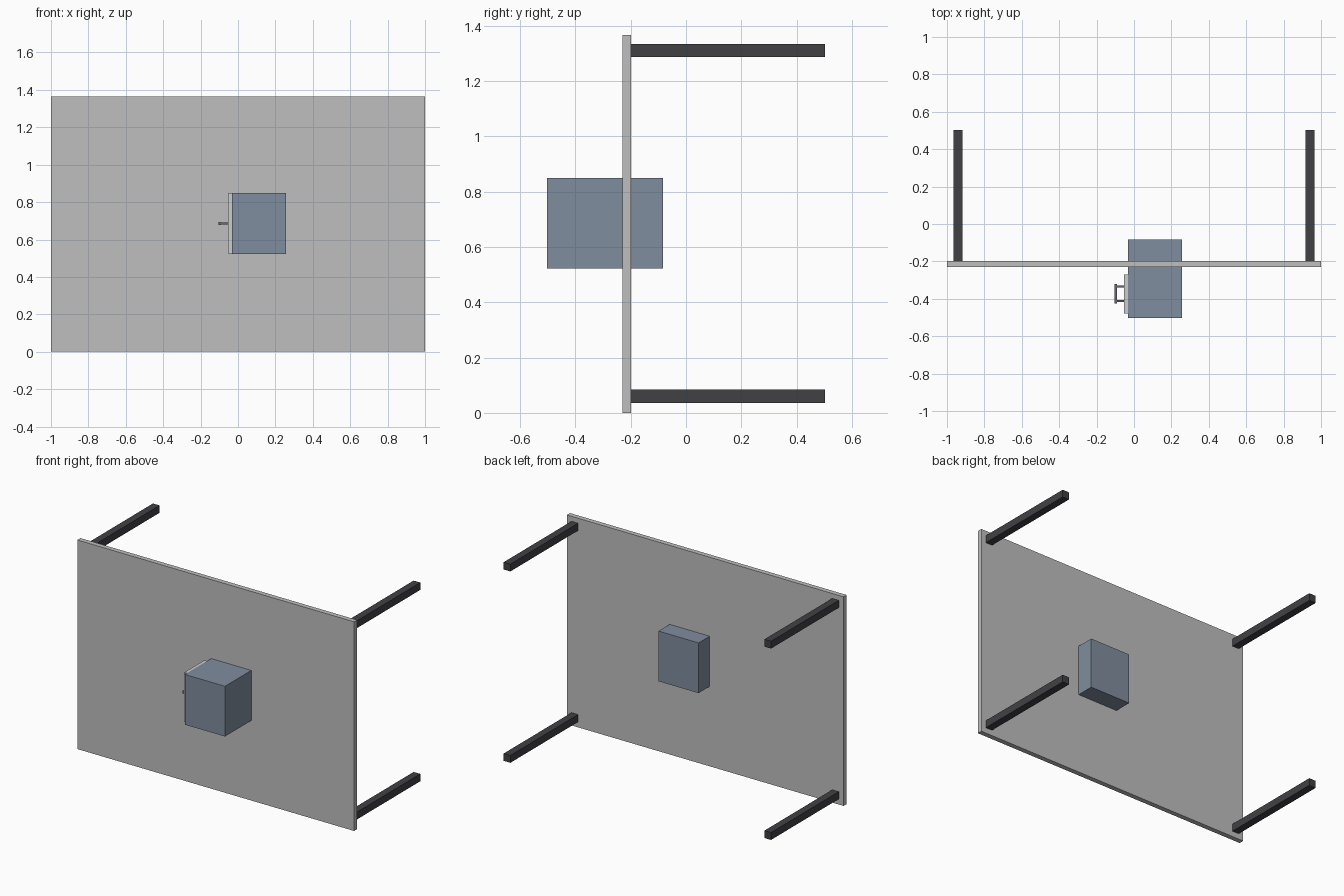
import bpy
from mathutils import Vector

cube = bpy.data.objects.get("Cube")
if cube:
    bpy.data.objects.remove(cube, do_unlink=True)


def material(name, rgb):
    mat = bpy.data.materials.new(name)
    mat.use_nodes = True
    mat.diffuse_color = (*rgb, 1)
    mat.node_tree.nodes["Principled BSDF"].inputs["Base Color"].default_value = (*rgb, 1)
    return mat


def box(name, low, high, mat):
    """Axis-aligned block between two corners."""
    low, high = Vector(low), Vector(high)
    bpy.ops.mesh.primitive_cube_add(size=1, location=(low + high) / 2)
    obj = bpy.context.object
    obj.name = name
    obj.scale = high - low
    bpy.ops.object.transform_apply(location=False, rotation=False, scale=True)
    obj.data.materials.append(mat)
    return obj


grey = material("light grey top", (0.52, 0.52, 0.52))
charcoal = material("charcoal legs", (0.053, 0.053, 0.06))
blue = material("slate blue cabinet", (0.216, 0.266, 0.342))
pale = material("pale grey drawer", (0.6, 0.62, 0.62))
steel = material("steel handle", (0.13, 0.14, 0.17))

# Table top standing on its long edge
box("table_top", (-1, -0.23, 0), (1, -0.198, 1.366), grey)

# Four legs pointing backwards
for side, x in (("right", -0.942), ("left", 0.942)):
    for level, z in (("lower", 0.06), ("upper", 1.31)):
        box(f"{side}_{level}_leg", (x - 0.024, -0.198, z - 0.024),
            (x + 0.024, 0.502, z + 0.024), charcoal)

# Cabinet passing through the top
box("cabinet", (-0.033, -0.502, 0.522), (0.257, -0.083, 0.85), blue)

# Drawer front on the cabinet's right side
box("drawer_front", (-0.054, -0.478, 0.524), (-0.033, -0.27, 0.848), pale)

# Pull handle: two posts and a bar
for name, y in (("front", -0.412), ("back", -0.334)):
    box(f"{name}_handle_post", (-0.098, y - 0.006, 0.68),
        (-0.054, y + 0.006, 0.692), steel)
box("handle_bar", (-0.104, -0.426, 0.678), (-0.092, -0.32, 0.694), steel)
